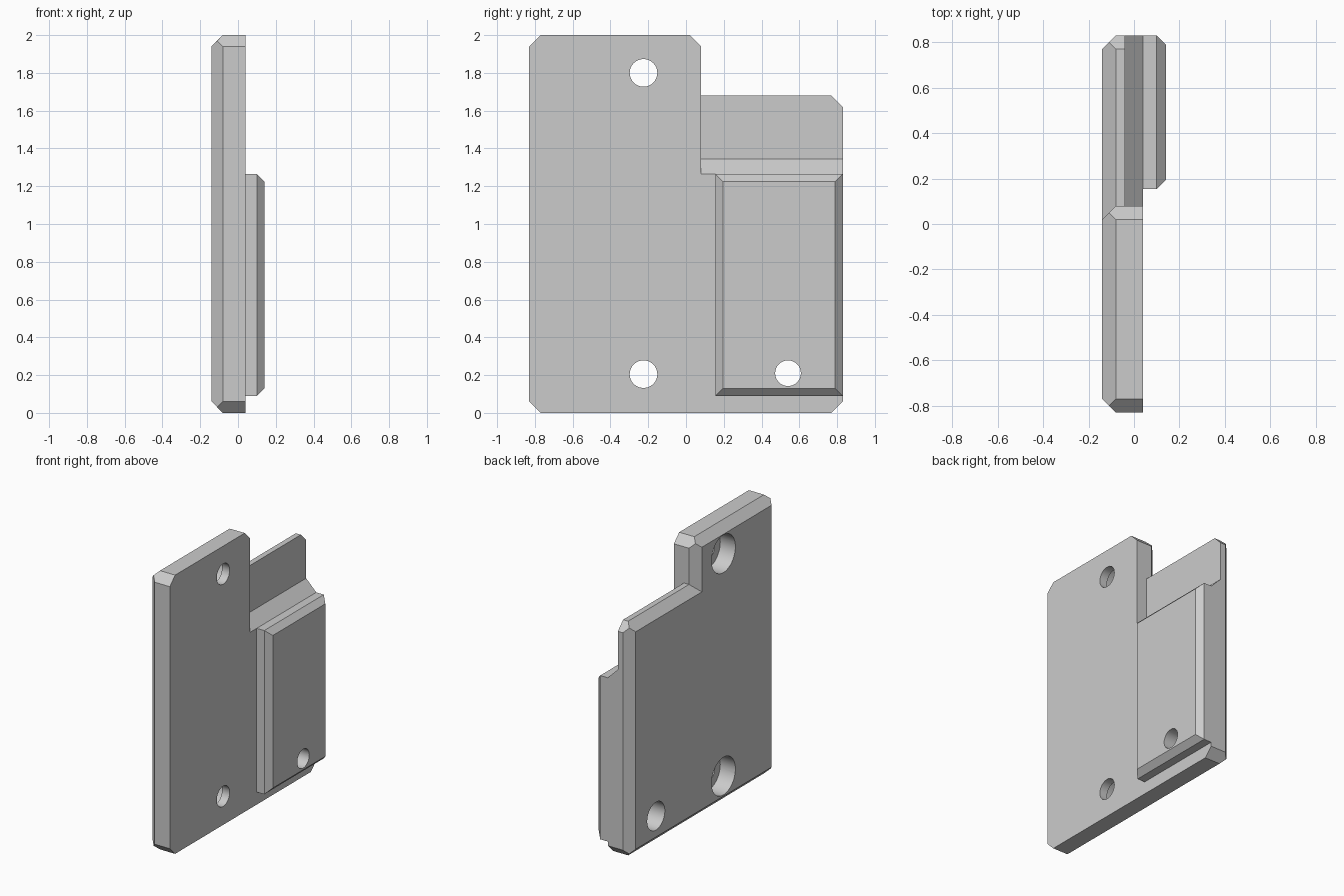
import bpy, bmesh, math
from mathutils import Matrix

cube = bpy.data.objects.get("Cube")
if cube:
    bpy.data.objects.remove(cube, do_unlink=True)

grey = bpy.data.materials.new("plain grey")
grey.use_nodes = True
grey.diffuse_color = (0.6, 0.6, 0.6, 1)
grey.node_tree.nodes["Principled BSDF"].inputs["Base Color"].default_value = (0.6, 0.6, 0.6, 1)


def finish(bm, name):
    bmesh.ops.recalc_face_normals(bm, faces=bm.faces)
    mesh = bpy.data.meshes.new(name)
    bm.to_mesh(mesh)
    bm.free()
    mesh.materials.append(grey)
    obj = bpy.data.objects.new(name, mesh)
    bpy.context.collection.objects.link(obj)
    return obj


def loft(rings, name):
    """Bridge equal-length rings, cap both ends and merge collapsed corners."""
    bm = bmesh.new()
    rows = [[bm.verts.new(p) for p in ring] for ring in rings]
    n = len(rows[0])
    for a, b in zip(rows, rows[1:]):
        for i in range(n):
            j = (i + 1) % n
            bm.faces.new((a[i], a[j], b[j], b[i]))
    bm.faces.new(rows[0])
    bm.faces.new(rows[-1])
    bmesh.ops.remove_doubles(bm, verts=bm.verts, dist=0.0005)
    bmesh.ops.dissolve_limit(bm, angle_limit=0.01, verts=bm.verts, edges=bm.edges)
    return finish(bm, name)


def rod(x0, x1, y, z, r):
    bm = bmesh.new()
    at = Matrix.Translation(((x0 + x1) / 2, y, z)) @ Matrix.Rotation(math.pi / 2, 4, "Y")
    bmesh.ops.create_cone(bm, cap_ends=True, segments=48, radius1=r, radius2=r,
                          depth=x1 - x0, matrix=at)
    return finish(bm, "hole_cutter")


def cut(obj, cutters):
    bpy.context.view_layer.objects.active = obj
    for c in cutters:
        c.hide_render = True
        mod = obj.modifiers.new("cut", "BOOLEAN")
        mod.operation, mod.solver, mod.object = "DIFFERENCE", "EXACT", c
        bpy.ops.object.modifier_apply(modifier=mod.name)
        bpy.data.objects.remove(c, do_unlink=True)
    bpy.ops.object.select_all(action="DESELECT")
    obj.select_set(True)
    bpy.ops.object.shade_smooth_by_angle(angle=math.radians(20))


# Stepped plate: corners as (y, z, inward y, inward z), cut at 45 degrees
CUT = 0.06
CORNERS = [(-0.83, 0, 1, 1), (0.83, 0, -1, 1), (0.83, 1.68, -1, -1),
           (0.08, 1.68, -1, -1), (0.08, 2, -1, -1), (-0.83, 2, 1, -1)]
INNER = 3


def outline(x, inset):
    far = max(inset, CUT - inset)
    points = []
    for i, (y, z, sy, sz) in enumerate(CORNERS):
        pair = [(inset, far), (far, inset)]
        if i == INNER:
            pair = [(inset, inset)] * 2
        if i % 2:
            pair.reverse()
        points += [(x, y + sy * a, z + sz * b) for a, b in pair]
    return points


plate = loft([outline(0.04, 0), outline(-0.08, 0),
              outline(-0.11, CUT / 2), outline(-0.14, CUT)], "stepped_plate")

# Thin upper flap, left by a notch with a sloped lower end
notch = [(0.06, 1.245), (-0.04, 1.345), (-0.04, 2.1), (0.06, 2.1)]
notch_cutter = loft([[(x, y, z) for x, z in notch] for y in (0.08, 0.9)], "notch_cutter")

# Counterbored mounting holes and the wide part of the pad hole
holes = [notch_cutter, rod(-0.3, 0.3, -0.225, 1.80, 0.073), rod(-0.3, 0.3, -0.225, 0.205, 0.073),
         rod(-0.3, -0.02, -0.225, 1.80, 0.135), rod(-0.3, -0.02, -0.225, 0.205, 0.135),
         rod(-0.3, 0.3, 0.54, 0.21, 0.1)]
cut(plate, holes)


# Raised pad with chamfered rim
def rectangle(x, d):
    y0, y1, z0, z1 = 0.155 + d, 0.83 - d, 0.09 + d, 1.265 - d
    return [(x, y0, z0), (x, y1, z0), (x, y1, z1), (x, y0, z1)]


pad = loft([rectangle(0.04, 0), rectangle(0.10, 0), rectangle(0.14, 0.04)], "raised_pad")
cut(pad, [rod(-0.3, 0.3, 0.54, 0.21, 0.068)])
